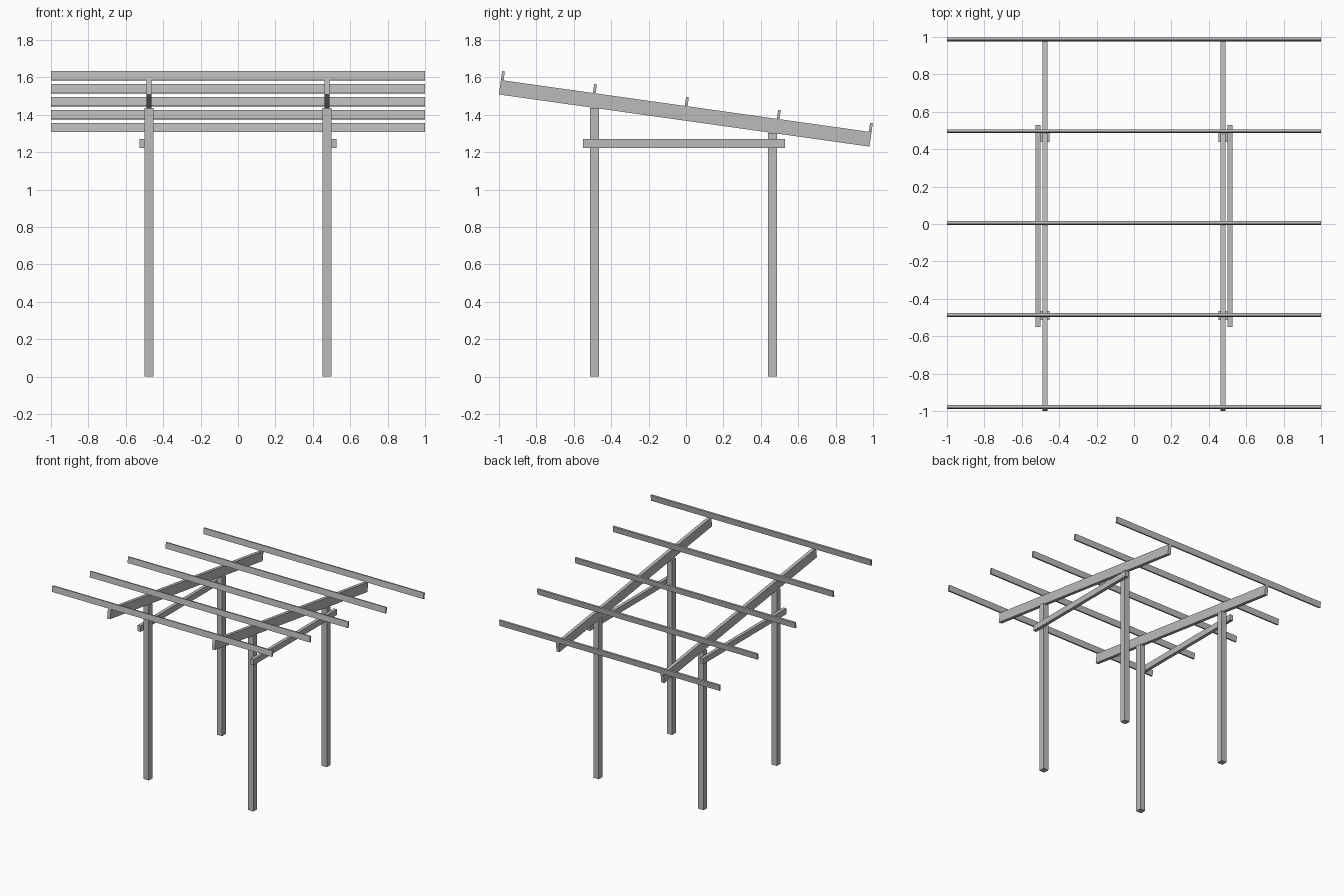
import bpy
from math import radians
from mathutils import Matrix, Vector

cube = bpy.data.objects.get("Cube")
if cube:
    bpy.data.objects.remove(cube, do_unlink=True)

grey = bpy.data.materials.new("plain_grey")
grey.use_nodes = True
colour = (0.5, 0.5, 0.5, 1)
grey.diffuse_color = colour
grey.node_tree.nodes["Principled BSDF"].inputs["Base Color"].default_value = colour

HALF_SPAN = 0.476            # x of posts and rafters
POST = 0.048
BOARD = 0.027                # thickness of rafters and side rails
PURLIN_T, PURLIN_H = 0.0145, 0.048
RAFTER_L, RAFTER_H = 2.0, 0.078

# Sloped roof frame: origin at the lower front corner of the rafters
ROOF = Matrix.Translation((0, -1.0, 1.508)) @ Matrix.Rotation(radians(-8), 4, 'X')


def beam(name, low, high, frame=Matrix()):
    """Box between two corners, optionally placed in a tilted frame."""
    low, high = Vector(low), Vector(high)
    bpy.ops.mesh.primitive_cube_add(size=1)
    ob = bpy.context.object
    ob.name = ob.data.name = name
    size = high - low
    ob.data.transform(Matrix.Diagonal((*size, 1)))
    ob.matrix_world = frame @ Matrix.Translation((low + high) / 2)
    ob.data.materials.append(grey)
    return ob


for side, s in (("left", 1), ("right", -1)):
    x = s * HALF_SPAN
    # Posts, taller at the front
    for end, y, top in (("front", -0.489, 1.436), ("back", 0.463, 1.302)):
        beam(f"{end}_{side}_post", (x - POST / 2, y - POST / 2, 0),
             (x + POST / 2, y + POST / 2, top))
    # Side rail on the outer faces of the posts
    rail_x = x + s * (POST + BOARD) / 2
    beam(f"{side}_side_rail", (rail_x - BOARD / 2, -0.55, 1.222),
         (rail_x + BOARD / 2, 0.53, 1.27))
    # Sloped rafter
    beam(f"{side}_rafter", (x - BOARD / 2, 0, 0),
         (x + BOARD / 2, RAFTER_L, RAFTER_H), ROOF)

# Purlins standing on the rafters, evenly spaced
for i in range(5):
    y = i * (RAFTER_L - PURLIN_T) / 4
    beam(f"purlin_{i + 1}", (-1, y, RAFTER_H),
         (1, y + PURLIN_T, RAFTER_H + PURLIN_H), ROOF)
